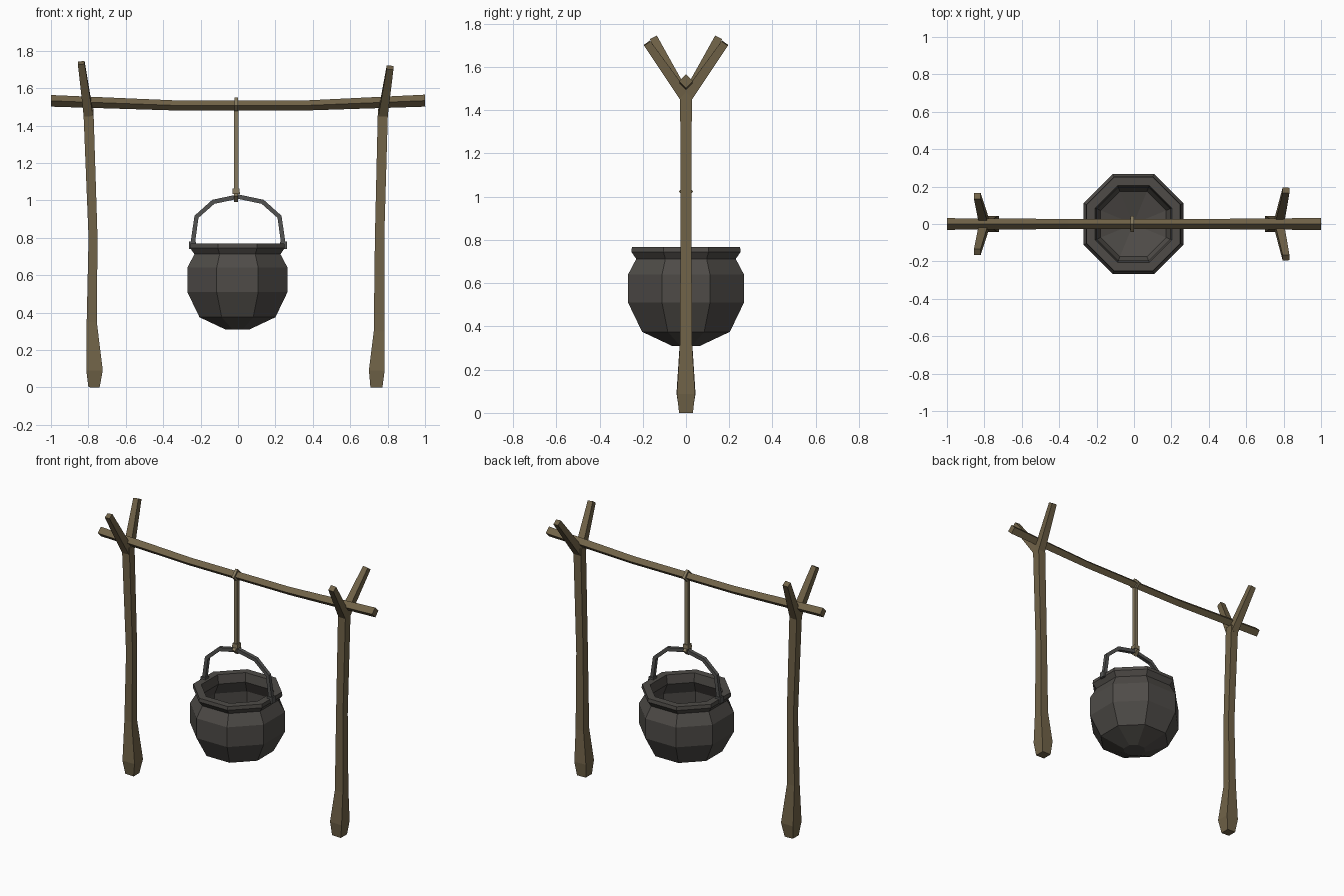
import bpy, bmesh, math
from mathutils import Vector

if "Cube" in bpy.data.objects:
    bpy.data.objects.remove(bpy.data.objects["Cube"])


def material(name, rgb):
    m = bpy.data.materials.new(name)
    m.diffuse_color = (*rgb, 1)
    m.use_nodes = True
    m.node_tree.nodes["Principled BSDF"].inputs["Base Color"].default_value = m.diffuse_color
    return m


wood = material("weathered wood", (0.165, 0.125, 0.065))
rope = material("rope", (0.24, 0.195, 0.115))
iron = material("cast iron", (0.077, 0.071, 0.064))
handle_iron = material("handle iron", (0.085, 0.085, 0.082))


def finish(bm, name, mat):
    bmesh.ops.recalc_face_normals(bm, faces=bm.faces)
    me = bpy.data.meshes.new(name)
    bm.to_mesh(me)
    bm.free()
    ob = bpy.data.objects.new(name, me)
    me.materials.append(mat)
    bpy.context.collection.objects.link(ob)
    return ob


def tube(name, pts, mat, ref, rot=45, closed=False):
    """Four-sided sweep along (x, y, z, half_width) points."""
    bm = bmesh.new()
    n = len(pts)
    P = [Vector(p[:3]) for p in pts]
    k = 1 / math.cos(math.radians(45)) if rot == 45 else 1
    rings = []
    for i in range(n):
        a = P[(i - 1) % n] if closed or i else P[i]
        b = P[(i + 1) % n] if closed or i < n - 1 else P[i]
        t = ((b - P[i]).normalized() + (P[i] - a).normalized()).normalized()
        u = Vector(ref)
        u = (u - t * u.dot(t)).normalized()
        v = t.cross(u)
        ring = []
        for s in range(4):
            ang = math.radians(rot + 90 * s)
            ring.append(bm.verts.new(
                P[i] + (u * math.cos(ang) + v * math.sin(ang)) * pts[i][3] * k))
        rings.append(ring)
    for i in range(n if closed else n - 1):
        r0, r1 = rings[i], rings[(i + 1) % n]
        for s in range(4):
            bm.faces.new((r0[s], r0[(s + 1) % 4], r1[(s + 1) % 4], r1[s]))
    if not closed:
        bm.faces.new(rings[0])
        bm.faces.new(rings[-1])
    return finish(bm, name, mat)


X, Y = (1, 0, 0), (0, 1, 0)

# forked posts: trunk plus two prongs each
posts = {
    "left": ([(-.77, 0, 0, .03), (-.767, 0, .09, .044), (-.782, 0, .35, .027),
              (-.775, 0, .80, .024), (-.80, 0, 1.49, .027)],
             (-.838, .15, 1.735)),
    "right": ([(.74, 0, 0, .032), (.742, 0, .09, .042), (.755, 0, .30, .029),
               (.757, 0, .80, .025), (.775, 0, 1.49, .027)],
              (.813, .18, 1.71)),
}
for side, (trunk, tip) in posts.items():
    tube(side + "_post", trunk, wood, X)
    for s, label in ((-1, "front"), (1, "back")):
        tube(f"{side}_{label}_prong",
             [(trunk[-1][0], s * .005, 1.46, .025),
              (tip[0], s * tip[1], tip[2], .018)], wood, X)

# sagging crossbar, set on edge
tube("crossbar", [(-1, 0, 1.532, .031), (-.35, 0, 1.508, .027),
                  (.38, 0, 1.508, .027), (1, 0, 1.533, .032)], wood, Y, rot=0)


# rope with a loop round the bar and another round the handle
def loop(name, z, r, w):
    tube(name, [(-.01, r * math.cos(a), z + r * math.sin(a), w)
                for a in (0, math.pi / 2, math.pi, math.pi * 1.5)],
         rope, X, closed=True)


tube("hanging_rope", [(-.01, 0, 1.48, .012), (-.01, 0, 1.05, .012)], rope, X)
loop("bar_loop", 1.508, .033, .009)
loop("handle_loop", 1.024, .022, .011)
tube("rope_knot", [(-.01, 0, 1.035, .02), (-.01, 0, 1.063, .018)], rope, X)

# cauldron handle and its ears
arch = [(.245, .75), (.222, .912), (.132, .992)]
path = [(-x, 0, z, .012) for x, z in arch] + [(0, 0, 1.02, .012)]
path += [(x, 0, z, .012) for x, z in reversed(arch)]
tube("pot_handle", path, handle_iron, Y)
for s in (-1, 1):
    tube("handle_ear", [(s * .243, 0, .74, .02), (s * .243, 0, .78, .018)],
         handle_iron, X)

# eight-sided cauldron: (apothem, z) profile from outside base to inside base
profile = [(.065, .31), (.203, .375), (.268, .51), (.268, .64), (.23, .712),
           (.253, .745), (.25, .768), (.205, .768), (.195, .71), (.235, .63),
           (.235, .52), (.175, .40)]
bm = bmesh.new()
rings = []
for r, z in profile:
    R = r / math.cos(math.pi / 8)
    rings.append([bm.verts.new((R * math.cos((i + .5) * math.pi / 4) - .003,
                                R * math.sin((i + .5) * math.pi / 4), z))
                  for i in range(8)])
for a, b in zip(rings, rings[1:]):
    for i in range(8):
        j = (i + 1) % 8
        bm.faces.new((a[i], a[j], b[j], b[i]))
bm.faces.new(rings[0])
centre = bm.verts.new((-.003, 0, .345))
for i in range(8):
    bm.faces.new((rings[-1][i], rings[-1][(i + 1) % 8], centre))
finish(bm, "cauldron", iron)
